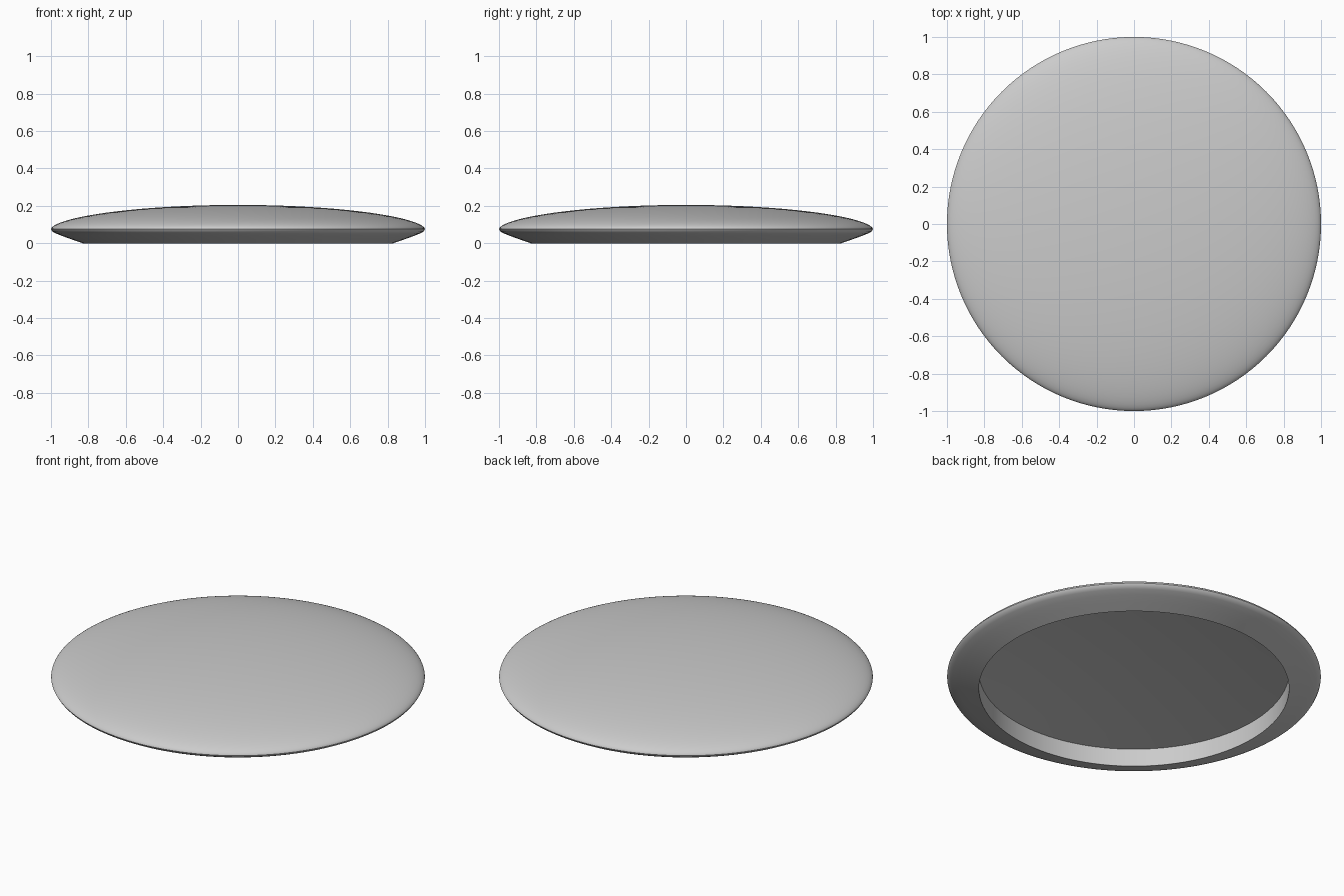
import bpy, bmesh, math

if "Cube" in bpy.data.objects:
    bpy.data.objects.remove(bpy.data.objects["Cube"])

SEG = 128
RIM_Z = 0.075

# Half profile: domed top, rounded rim, sloped underside, recess wall and domed recess ceiling
profile = []
for i in range(1, 25):
    a = i / 24 * math.pi / 2
    profile.append((math.sin(a), RIM_Z + 0.13 * math.cos(a) ** 1.12))
profile += [(0.993, 0.063), (0.975, 0.053), (0.94, 0.039), (0.89, 0.021), (0.83, 0.0)]
profile += [(0.83, 0.105)]
profile += [(r, 0.105 + 0.05 * (1 - (r / 0.83) ** 2)) for r in (0.7, 0.55, 0.4, 0.25, 0.1)]

# Revolve the profile into a closed disc
bm = bmesh.new()
rings = []
for r, z in profile:
    rings.append([bm.verts.new((r * math.cos(2 * math.pi * k / SEG),
                                r * math.sin(2 * math.pi * k / SEG), z)) for k in range(SEG)])
for a, b in zip(rings, rings[1:]):
    for k in range(SEG):
        n = (k + 1) % SEG
        bm.faces.new((a[k], b[k], b[n], a[n]))
for ring, z in ((rings[0], RIM_Z + 0.13), (rings[-1], 0.155)):
    tip = bm.verts.new((0, 0, z))
    for k in range(SEG):
        bm.faces.new((ring[k], ring[(k + 1) % SEG], tip))
bmesh.ops.recalc_face_normals(bm, faces=bm.faces)

mesh = bpy.data.meshes.new("domed_disc")
bm.to_mesh(mesh)
bm.free()
disc = bpy.data.objects.new("domed_disc", mesh)
bpy.context.collection.objects.link(disc)
bpy.context.view_layer.objects.active = disc
disc.select_set(True)
bpy.ops.object.shade_smooth_by_angle(angle=math.radians(35))
